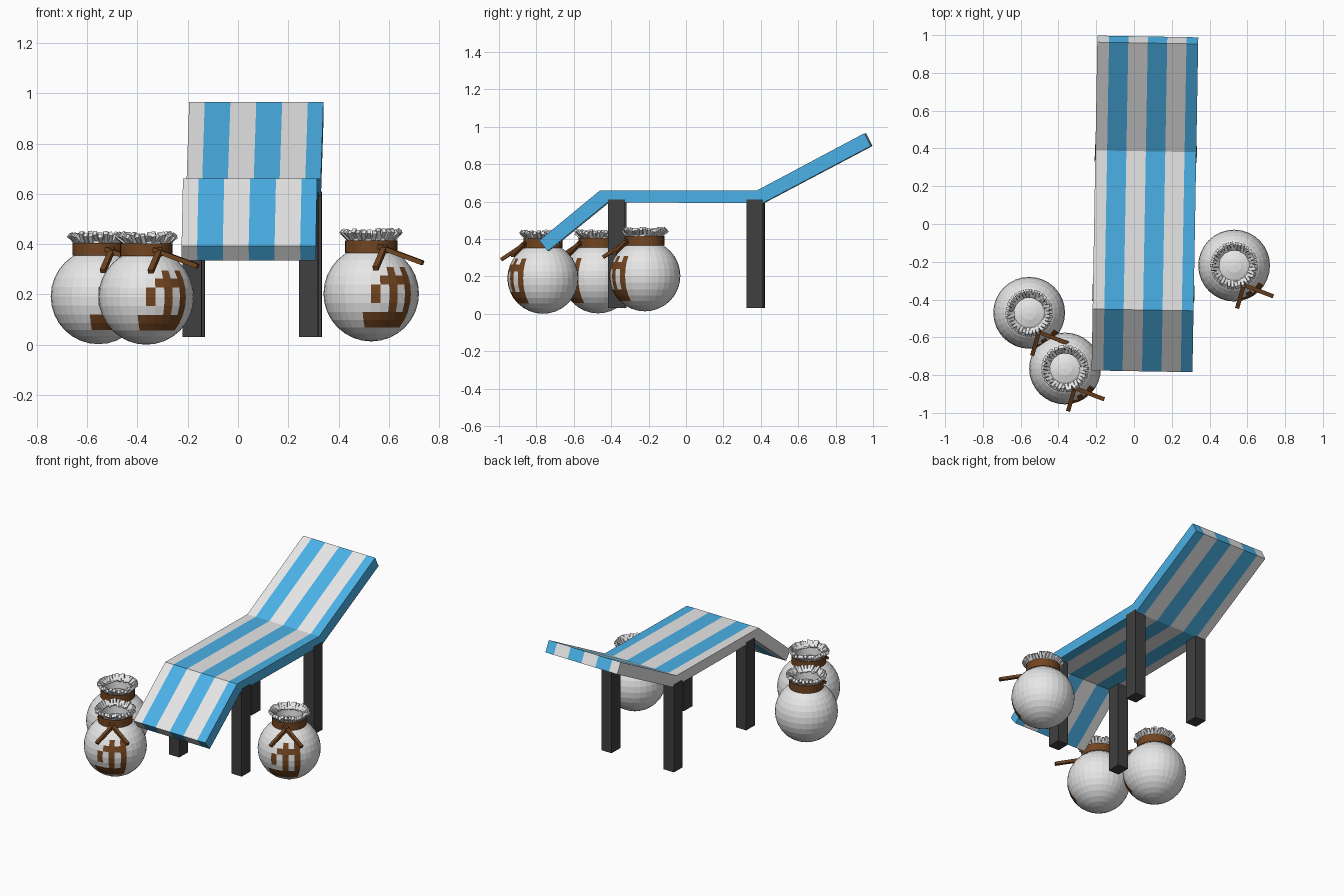
import bpy, bmesh, math, random
from mathutils import Matrix, Vector

random.seed(4)
if "Cube" in bpy.data.objects:
    bpy.data.objects.remove(bpy.data.objects["Cube"], do_unlink=True)


def material(name, rgb):
    m = bpy.data.materials.new(name)
    m.use_nodes = True
    m.diffuse_color = (*rgb, 1)
    bsdf = next(n for n in m.node_tree.nodes if n.type == 'BSDF_PRINCIPLED')
    bsdf.inputs["Base Color"].default_value = (*rgb, 1)
    return m


WHITE = material("white cloth", (0.8, 0.8, 0.8))
BLUE = material("blue cloth", (0.07, 0.44, 0.8))
BROWN = material("brown leather", (0.17, 0.06, 0.015))
DARK = material("dark grey legs", (0.05, 0.05, 0.05))


def finish(bm, name, mats, matrix=Matrix()):
    bmesh.ops.recalc_face_normals(bm, faces=bm.faces)
    mesh = bpy.data.meshes.new(name)
    bm.to_mesh(mesh)
    bm.free()
    for m in mats:
        mesh.materials.append(m)
    ob = bpy.data.objects.new(name, mesh)
    ob.matrix_world = matrix
    bpy.context.collection.objects.link(ob)
    return ob


def add_box(bm, size, matrix):
    bmesh.ops.create_cube(bm, size=1, matrix=matrix @ Matrix.Diagonal((*size, 1)))


def add_ring(bm, profile, sides=32):
    """Revolve a closed (radius, height) profile about z."""
    loops = [[bm.verts.new((r * math.cos(a), r * math.sin(a), z)) for r, z in profile]
             for a in (2 * math.pi * i / sides for i in range(sides))]
    n = len(profile)
    for i in range(sides):
        a, b = loops[i - 1], loops[i]
        for k in range(n):
            bm.faces.new((a[k - 1], b[k - 1], b[k], a[k]))


# Lounger: bent slab profile (y, z) swept across the stripe boundaries
lounger = Matrix.Translation((0.056, 0, 0)) @ Matrix.Rotation(math.radians(-1), 4, 'Z')
top = [(-0.78, 0.392), (-0.455, 0.66), (0.385, 0.66), (0.958, 0.965)]
under = [(-0.735, 0.335), (-0.415, 0.595), (0.415, 0.592), (0.993, 0.897)]
stripes = [-0.267, -0.205, -0.103, 0, 0.103, 0.205, 0.267]

bm = bmesh.new()
outline = top + under[::-1]
rows = [[bm.verts.new((x, y, z)) for y, z in outline] for x in stripes]
for i in range(len(stripes) - 1):
    for k in range(len(outline)):
        a, b = rows[i], rows[i + 1]
        bm.faces.new((a[k - 1], a[k], b[k], b[k - 1])).material_index = i % 2
for row, colour in ((rows[0], 0), (rows[-1], 1)):
    for k in range(3):
        bm.faces.new((row[k], row[k + 1], row[6 - k], row[7 - k])).material_index = colour
finish(bm, "lounger_bed", [WHITE, BLUE], lounger)

# Four square legs
for end, y in (("front", -0.367), ("back", 0.372)):
    for side, x in (("right", -0.232), ("left", 0.232)):
        bm = bmesh.new()
        add_box(bm, (0.076, 0.09, 0.58), Matrix.Translation((x, y, 0.32)))
        finish(bm, f"{end}_{side}_leg", [DARK], lounger)


def sack(name, x, y, z):
    place = Matrix.Translation((x, y, z))
    step = 11.25

    # Round body with a painted lattice ornament
    bm = bmesh.new()
    bmesh.ops.create_uvsphere(bm, u_segments=32, v_segments=16, radius=0.19)
    for f in bm.faces:
        c = f.calc_center_median()
        col = math.floor(math.degrees(math.atan2(c.x, -c.y)) / step)
        row = math.floor(math.degrees(math.asin(c.z / c.length)) / step)
        cross = (row == 1 and 1 <= col <= 4) or (row in (-3, -4) and -1 <= col <= 4)
        bars = (col in (2, 4) and -4 <= row <= 2) or (col == 0 and row in (0, -1))
        f.material_index = int(cross or bars)
    finish(bm, name + "_body", [WHITE, BROWN], place)

    # Open neck
    bm = bmesh.new()
    add_ring(bm, [(0.095, 0.15), (0.098, 0.225), (0.085, 0.225), (0.08, 0.15)])
    finish(bm, name + "_neck", [WHITE], place)

    # Leather band
    bm = bmesh.new()
    add_ring(bm, [(0.104, 0.162), (0.104, 0.212), (0.09, 0.212), (0.09, 0.162)])
    finish(bm, name + "_band", [BROWN], place)

    # Gathered cloth frill above the band
    bm = bmesh.new()
    count = 34
    for i in range(count):
        turn = Matrix.Rotation(2 * math.pi * i / count, 4, 'Z')
        tilt = Matrix.Rotation(math.radians(random.uniform(35, 55)), 4, 'Y')
        twist = Matrix.Rotation(random.uniform(-0.2, 0.2), 4, 'X')
        at = Matrix.Translation((0.102, 0, 0.23 + random.uniform(-0.004, 0.008)))
        add_box(bm, (0.02, 0.016, 0.046), turn @ at @ tilt @ twist)
    finish(bm, name + "_frill", [WHITE], place)

    # Two loose ends of the tie
    bm = bmesh.new()
    for a, b in (((0.03, -0.095, 0.188), (0.205, -0.162, 0.122)),
                 ((0.055, -0.09, 0.188), (0.017, -0.222, 0.1))):
        a, b = Vector(a), Vector(b)
        aim = (b - a).to_track_quat('Z', 'Y').to_matrix().to_4x4()
        add_box(bm, (0.022, 0.018, (b - a).length), Matrix.Translation((a + b) / 2) @ aim)
    finish(bm, name + "_tie", [BROWN], place)


sack("right_rear_sack", -0.555, -0.47, 0.192)
sack("right_front_sack", -0.365, -0.765, 0.19)
sack("left_sack", 0.53, -0.22, 0.203)
